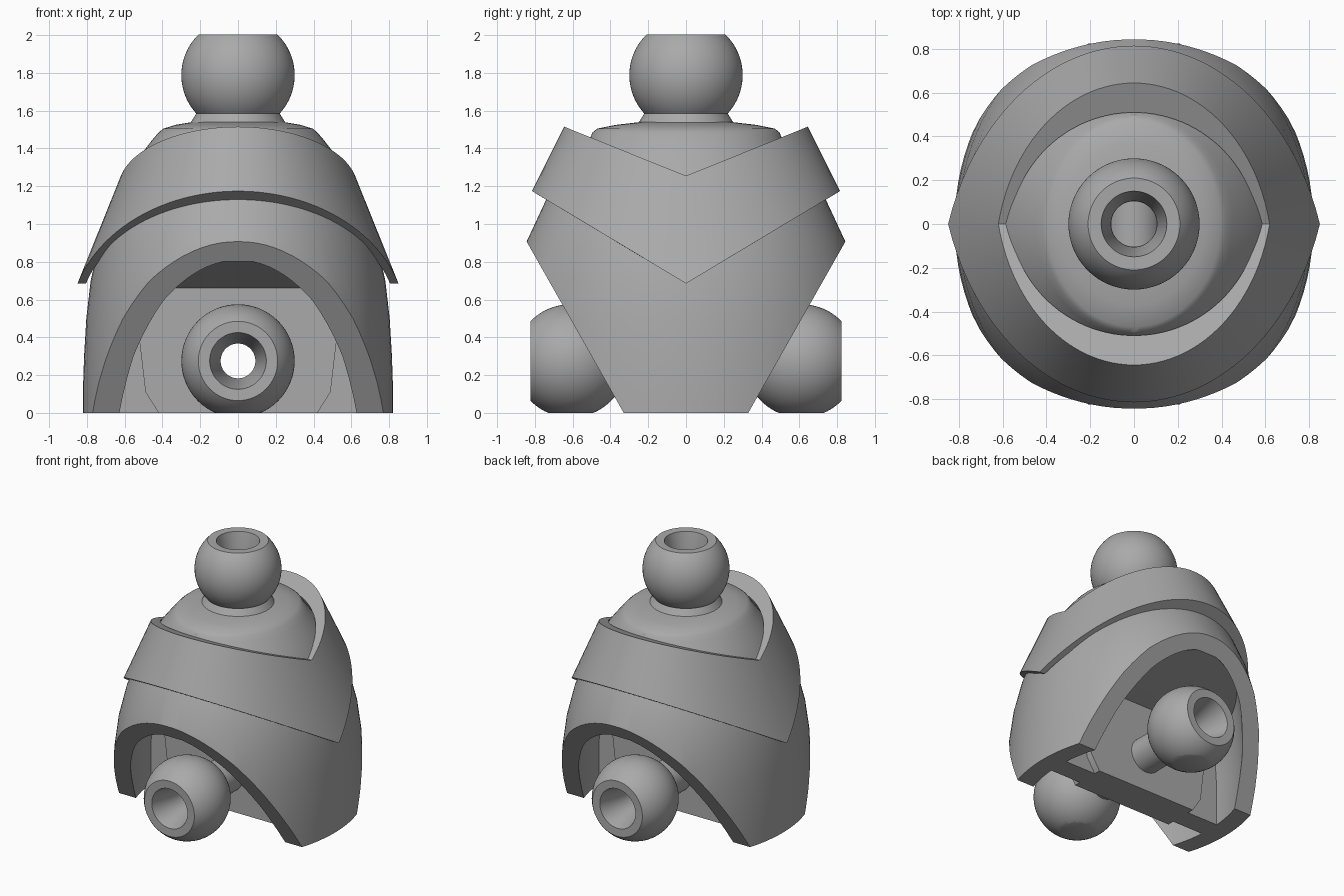
import bpy, bmesh, math
from mathutils import Matrix

if "Cube" in bpy.data.objects:
    bpy.data.objects.remove(bpy.data.objects["Cube"])

grey = bpy.data.materials.new("plain grey")
grey.use_nodes = True
grey.diffuse_color = (0.4, 0.4, 0.4, 1)
grey.node_tree.nodes["Principled BSDF"].inputs["Base Color"].default_value = (0.4, 0.4, 0.4, 1)


def finish(name, bm):
    bmesh.ops.recalc_face_normals(bm, faces=bm.faces)
    mesh = bpy.data.meshes.new(name)
    bm.to_mesh(mesh)
    bm.free()
    mesh.materials.append(grey)
    ob = bpy.data.objects.new(name, mesh)
    bpy.context.collection.objects.link(ob)
    return ob


def loft(name, levels, sides=96):
    """Solid stack of ellipses given as (z, half width x, half width y)."""
    bm = bmesh.new()
    rings = []
    for z, a, b in levels:
        angles = [2 * math.pi * i / sides for i in range(sides)]
        rings.append([bm.verts.new((a * math.cos(t), b * math.sin(t), z)) for t in angles])
    for low, high in zip(rings, rings[1:]):
        for i in range(sides):
            j = (i + 1) % sides
            bm.faces.new((low[i], low[j], high[j], high[i]))
    bm.faces.new(rings[0])
    bm.faces.new(rings[-1])
    return finish(name, bm)


def prism(name, outline, axis, half):
    """Extrude an outline (u, z) symmetrically along x or y."""
    bm = bmesh.new()
    place = (lambda u, z, d: (d, u, z)) if axis == "x" else (lambda u, z, d: (u, d, z))
    ends = [[bm.verts.new(place(u, z, d)) for u, z in outline] for d in (-half, half)]
    bm.faces.new(ends[0])
    bm.faces.new(ends[1])
    for i in range(len(outline)):
        j = (i + 1) % len(outline)
        bm.faces.new((ends[0][i], ends[0][j], ends[1][j], ends[1][i]))
    return finish(name, bm)


def boolean(ob, cutter, operation="DIFFERENCE"):
    mod = ob.modifiers.new("cut", "BOOLEAN")
    mod.operation = operation
    mod.solver = "EXACT"
    mod.object = cutter
    bpy.context.view_layer.objects.active = ob
    bpy.ops.object.modifier_apply(modifier=mod.name)
    bpy.data.objects.remove(cutter)


def smooth(ob):
    bpy.ops.object.select_all(action="DESELECT")
    ob.select_set(True)
    bpy.context.view_layer.objects.active = ob
    bpy.ops.object.shade_smooth_by_angle(angle=math.radians(28))


def mirrored(points):
    return points + [(-u, z) for u, z in reversed(points)]


def bored_ball(name, bore, neck, stem, matrix, sides=64):
    """Lathed ball with a flat mouth, funnel, bore and stem."""
    r, mouth = 0.3, 0.21
    start, end = math.asin(mouth / r), math.pi - math.asin(neck / r)
    arc = [start + (end - start) * i / 24 for i in range(25)]
    profile = [(bore, 0.0), (0.15, 0.212)]
    profile += [(r * math.sin(t), r * math.cos(t)) for t in arc]
    profile += stem + [(bore, stem[-1][1])]
    bm = bmesh.new()
    rings = []
    for i in range(sides):
        t = 2 * math.pi * i / sides
        rings.append([bm.verts.new((p * math.cos(t), p * math.sin(t), h)) for p, h in profile])
    for i in range(sides):
        p, q = rings[i], rings[(i + 1) % sides]
        for k in range(len(profile)):
            m = (k + 1) % len(profile)
            bm.faces.new((p[k], q[k], q[m], p[m]))
    bm.transform(matrix)
    # Flatten whatever dips below the ground
    cut = bmesh.ops.bisect_plane(bm, geom=bm.verts[:] + bm.edges[:] + bm.faces[:],
                                 plane_co=(0, 0, 0), plane_no=(0, 0, 1), clear_inner=True)
    edges = [e for e in cut["geom_cut"] if isinstance(e, bmesh.types.BMEdge)]
    if edges:
        bmesh.ops.holes_fill(bm, edges=edges)
    smooth(finish(name, bm))


# Hollow space under the body, around a cross wall and a sloping ceiling
cavity = loft("cavity", [(-0.1, 0.68, 0.86), (0.3, 0.68, 0.86), (0.6, 0.66, 0.83), (0.85, 0.62, 0.78)])
boolean(cavity, prism("ceiling", mirrored([(1.2, 0.89), (0.13, 0.66)]) + [(-1.2, 1.2), (1.2, 1.2)], "x", 1))
boolean(cavity, prism("wall_centre", mirrored([(0.42, -0.2), (0.42, 0), (0.49, 0.11), (0.53, 0.45), (0.55, 1)]), "y", 0.13))
boolean(cavity, prism("wall_wings", mirrored([(0.9, -0.2), (0.9, 1)]), "y", 0.08))

# Body shell
body = loft("body", [
    (0, 0.82, 0.96), (0.15, 0.82, 0.96), (0.3, 0.815, 0.955), (0.5, 0.803, 0.94), (0.7, 0.78, 0.907),
    (0.9, 0.735, 0.847), (1.13, 0.655, 0.74), (1.25, 0.59, 0.655), (1.36, 0.52, 0.575),
    (1.45, 0.45, 0.51), (1.485, 0.42, 0.495), (1.505, 0.395, 0.47), (1.525, 0.33, 0.37), (1.54, 0.24, 0.24)])
boolean(body, cavity)
for side in (-1, 1):
    outline = [(0.273, -0.1), (1.01, 1.2), (1.6, 1.2), (1.6, -0.1)]
    boolean(body, prism("opening", [(side * y, z) for y, z in outline], "x", 1.5))

# Bores through the core
across = loft("cross_bore", [(-1, 0.1, 0.1), (1, 0.1, 0.1)], 48)
across.matrix_world = Matrix.Translation((0, 0, 0.275)) @ Matrix.Rotation(math.pi / 2, 4, "X")
bpy.context.view_layer.update()
boolean(body, across)
boolean(body, loft("upright_bore", [(0.275, 0.104, 0.104), (1.7, 0.104, 0.104)], 48))
smooth(body)

# Chevron collar
def cone(name, a, b):
    return loft(name, [(z, a + 0.403 * (1.255 - z), b + 0.5 * (1.5 - z)) for z in (0.4, 1.8)])


collar = cone("collar", 0.62, 0.652)
boolean(collar, cone("collar_inside", 0.575, 0.49))
chevron = [(0, 0.685), (1.5, 1.585), (1.5, 1.86), (0, 1.255), (-1.5, 1.86), (-1.5, 1.585)]
boolean(collar, prism("chevron", chevron, "x", 1.5), "INTERSECT")
smooth(collar)

# Ball joints
bored_ball("top_ball", 0.105, 0.222, [(0.222, -0.205), (0.25, -0.25), (0.25, -0.3)],
           Matrix.Translation((0, 0, 1.788)))
for name, side in (("front_ball", -1), ("back_ball", 1)):
    turn = Matrix.Rotation(-side * math.pi / 2, 4, "X")
    bored_ball(name, 0.092, 0.13, [(0.13, -0.61)],
               Matrix.Translation((0, side * 0.61, 0.275)) @ turn)
